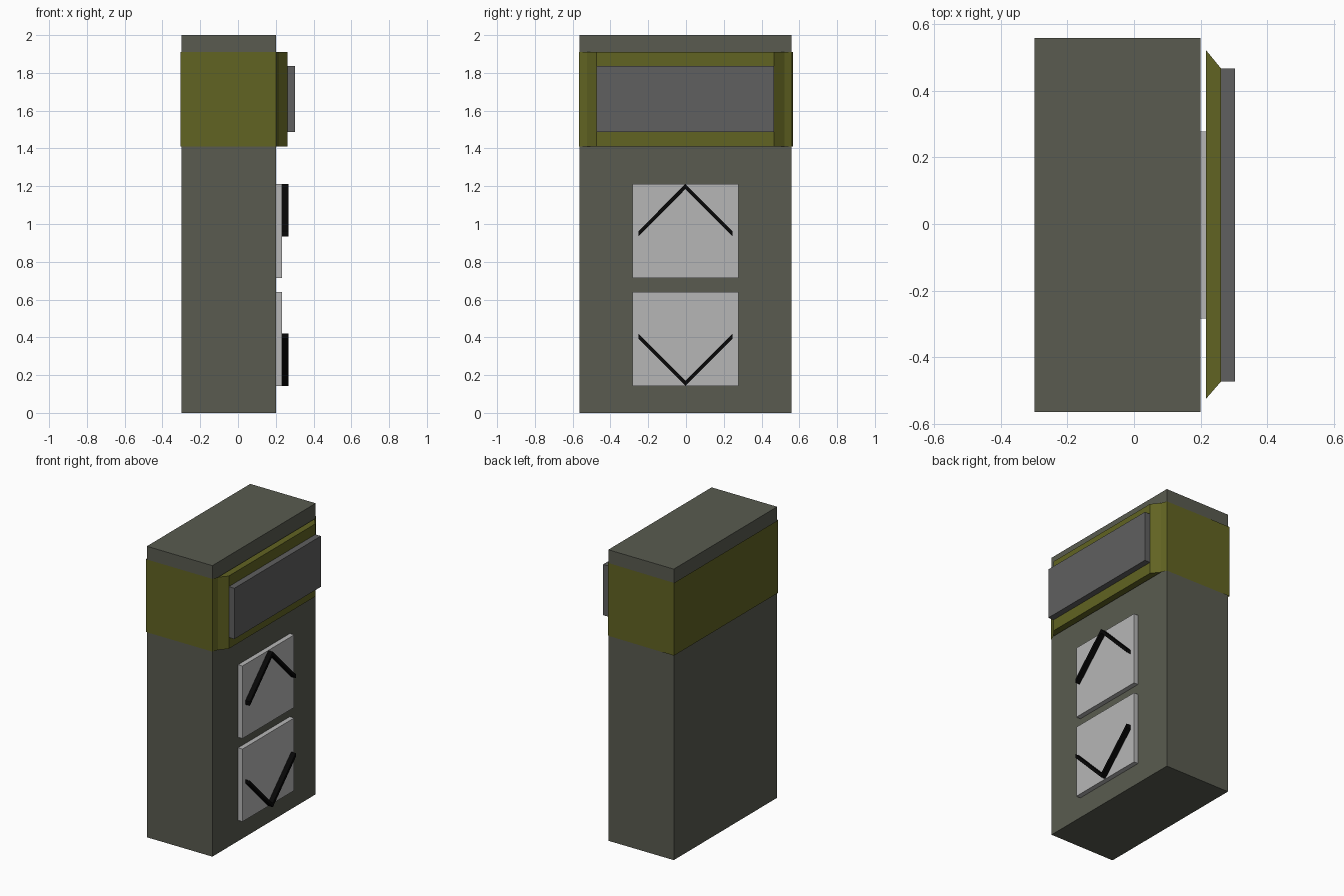
import bpy, bmesh

if "Cube" in bpy.data.objects:
    bpy.data.objects.remove(bpy.data.objects["Cube"])

CY = -0.003  # shared centre line of body, buttons and arrows


def material(name, rgb):
    m = bpy.data.materials.new(name)
    m.diffuse_color = (*rgb, 1)
    m.use_nodes = True
    m.node_tree.nodes["Principled BSDF"].inputs["Base Color"].default_value = m.diffuse_color
    return m


BODY = material("dark_grey_green", (0.10, 0.105, 0.08))
OLIVE = material("olive", (0.12, 0.125, 0.016))
SCREEN = material("screen_grey", (0.115, 0.115, 0.115))
BUTTON = material("light_grey", (0.47, 0.47, 0.47))
BLACK = material("black", (0.002, 0.002, 0.002))


def finish(name, bm, mat, closed=True):
    if closed:
        bmesh.ops.recalc_face_normals(bm, faces=bm.faces)
    me = bpy.data.meshes.new(name)
    bm.to_mesh(me)
    bm.free()
    me.materials.append(mat)
    ob = bpy.data.objects.new(name, me)
    bpy.context.collection.objects.link(ob)
    return ob


def box(name, x, y, z, mat):
    bm = bmesh.new()
    bmesh.ops.create_cube(bm, size=1)
    for v in bm.verts:
        for i, (a, b) in enumerate((x, y, z)):
            v.co[i] = a if v.co[i] < 0 else b
    return finish(name, bm, mat)


def arrow(name, apex, direction):
    # chevron outline in y/z, extruded along x; direction 1 points up
    w, d, t = 0.249, 0.25, 0.027
    outline = [(-w, -d), (0, 0), (w, -d), (w, -d - t), (0, -t), (-w, -d - t)]
    bm = bmesh.new()
    back, front = ([bm.verts.new((x, CY + y, apex + direction * z)) for y, z in outline]
                   for x in (0.233, 0.267))
    for i in range(6):
        j = (i + 1) % 6
        bm.faces.new((back[i], back[j], front[j], front[i]))
    for ring in (back, front):
        bm.faces.new((ring[0], ring[1], ring[4], ring[5]))
        bm.faces.new((ring[1], ring[2], ring[3], ring[4]))
    return finish(name, bm, BLACK)


# main cabinet
box("body", (-0.298, 0.2), (CY - 0.561, CY + 0.561), (0, 2), BODY)

# thin band wrapped round the cabinet, bulging forward as the screen surround
profile = [(0.201, -0.566), (0.216, -0.525), (0.261, -0.473), (0.261, 0.467),
           (0.216, 0.522), (0.201, 0.56), (-0.305, 0.566), (-0.305, -0.566)]
bm = bmesh.new()
low, high = ([bm.verts.new((x, y, z)) for x, y in profile] for z in (1.41, 1.91))
for i in range(8):
    j = (i + 1) % 8
    bm.faces.new((low[i], low[j], high[j], high[i]))
bm.faces.new(high[1:5])            # top of the surround
bm.faces.new(low[4:0:-1])          # underside of the surround
finish("screen_band", bm, OLIVE, closed=False)

# raised screen
box("screen", (0.25, 0.303), (CY - 0.47, CY + 0.47), (1.488, 1.837), SCREEN)

# up and down buttons with their arrows
for name, z0, apex, direction in (("up", 0.713, 1.212, 1), ("down", 0.142, 0.143, -1)):
    box(name + "_button", (0.19, 0.233), (CY - 0.281, CY + 0.281), (z0, z0 + 0.499), BUTTON)
    arrow(name + "_arrow", apex, direction)
